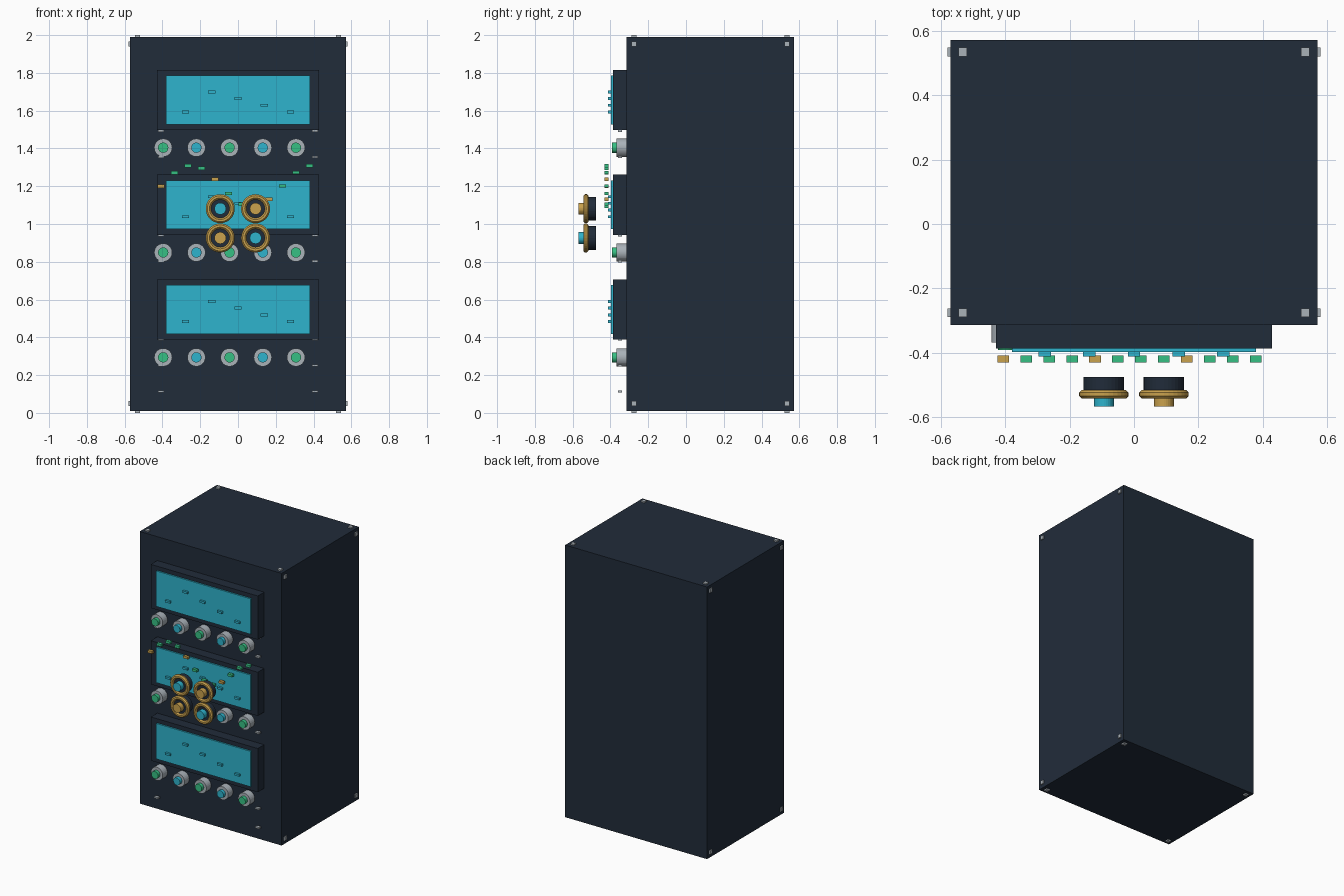
import bpy, bmesh, math
from mathutils import Matrix, Vector

cube = bpy.data.objects.get("Cube")
if cube:
    bpy.data.objects.remove(cube, do_unlink=True)


def material(name, r, g, b):
    m = bpy.data.materials.new(name)
    m.use_nodes = True
    m.diffuse_color = (r, g, b, 1)
    m.node_tree.nodes["Principled BSDF"].inputs["Base Color"].default_value = (r, g, b, 1)
    return m


NAVY = material("dark navy", 0.0152, 0.025, 0.042)
CYAN = material("screen cyan", 0.028, 0.455, 0.61)
GREEN = material("signal green", 0.037, 0.53, 0.23)
GOLD = material("brass gold", 0.59, 0.36, 0.075)
STEEL = material("light steel", 0.40, 0.445, 0.485)


def finish(name, bm, mat):
    bmesh.ops.recalc_face_normals(bm, faces=bm.faces)
    mesh = bpy.data.meshes.new(name)
    bm.to_mesh(mesh)
    bm.free()
    mesh.materials.append(mat)
    ob = bpy.data.objects.new(name, mesh)
    bpy.context.collection.objects.link(ob)
    return ob


def box(name, mat, x, y, z):
    """Box spanning the given (low, high) pairs."""
    bm = bmesh.new()
    spans = (x, y, z)
    centre = Vector([(a + b) / 2 for a, b in spans])
    size = [b - a for a, b in spans]
    bmesh.ops.create_cube(bm, size=1, matrix=Matrix.Translation(centre) @ Matrix.Diagonal((*size, 1)))
    return finish(name, bm, mat)


def block(name, mat, centre, size):
    return box(name, mat, *[(c - s / 2, c + s / 2) for c, s in zip(centre, size)])


def disc(name, mat, x, z, radius, back, front, sides=28):
    """Cylinder along y, between back and front."""
    bm = bmesh.new()
    place = Matrix.Translation((x, (back + front) / 2, z)) @ Matrix.Rotation(math.pi / 2, 4, "X")
    bmesh.ops.create_cone(bm, cap_ends=True, segments=sides, radius1=radius, radius2=radius,
                          depth=back - front, matrix=place)
    return finish(name, bm, mat)


def ring(name, mat, x, y, z, major, minor, sides=32, section=8):
    """Faceted ring facing the front."""
    bm = bmesh.new()
    loops = []
    for i in range(sides):
        a = math.tau * i / sides
        loop = []
        for j in range(section):
            b = math.tau * (j + 0.5) / section
            r = major + minor * math.cos(b)
            loop.append(bm.verts.new((x + r * math.cos(a), y + minor * math.sin(b), z + r * math.sin(a))))
        loops.append(loop)
    for i in range(sides):
        p, q = loops[i], loops[(i + 1) % sides]
        for j in range(section):
            k = (j + 1) % section
            bm.faces.new((p[j], p[k], q[k], q[j]))
    return finish(name, bm, mat)


# Cabinet
FACE = -0.314
box("cabinet", NAVY, (-0.571, 0.571), (FACE, 0.573), (0.01, 1.99))

# Corner bolts on the top, bottom and both sides
BOLT = 0.027
for y in (-0.276, 0.535):
    for s in (-1, 1):
        for z in (0.01, 1.99):
            block("cap_bolt", STEEL, (s * 0.533, y, z), (BOLT, BOLT, 0.02))
        for z in (0.05, 1.953):
            block("side_bolt", STEEL, (s * 0.57, y, z), (0.02, BOLT, BOLT))

# Three display units, each with a row of push buttons
for level in range(3):
    mid = 0.547 + 0.555 * level
    box("display_frame", NAVY, (-0.43, 0.43), (-0.387, FACE), (mid - 0.159, mid + 0.159))
    box("display_screen", CYAN, (-0.38, 0.38), (-0.398, -0.38), (mid - 0.129, mid + 0.129))
    for i, dz in enumerate((-0.064, 0.042, 0.008, -0.028, -0.064)):
        block("screen_marker", CYAN, (-0.278 + 0.139 * i, -0.404, mid + dz), (0.038, 0.018, 0.015))
    for i in range(5):
        x, z = -0.396 + 0.1757 * i, mid - 0.253
        disc("button_collar", STEEL, x, z, 0.048, FACE, -0.368)
        disc("button_cap", (GREEN, CYAN)[i % 2], x, z, 0.027, -0.36, -0.392)

# Small fixings up both edges of the face, where the displays leave room
for i in (0, 1, 2, 5, 6, 9, 10):
    for s in (-1, 1):
        block("edge_fixing", STEEL, (s * 0.407, -0.35, 0.113 + 0.138 * i), (0.032, 0.022, 0.012))

# Wave of indicator lamps
for i in range(12):
    block("indicator_lamp", GREEN if i % 4 else GOLD,
          (-0.407 + 0.0714 * i, -0.42, 1.2 + 0.11 * math.sin(0.7 * i)), (0.036, 0.022, 0.017))

# Four rotary dials in front of the middle display
for col, x in enumerate((-0.094, 0.093)):
    for row, z in enumerate((0.926, 1.081)):
        disc("dial_body", NAVY, x, z, 0.063, -0.476, -0.532, 32)
        ring("dial_ring", GOLD, x, -0.53, z, 0.063, 0.0148)
        disc("dial_cap", GOLD if col == row else CYAN, x, z, 0.031, -0.53, -0.568)
